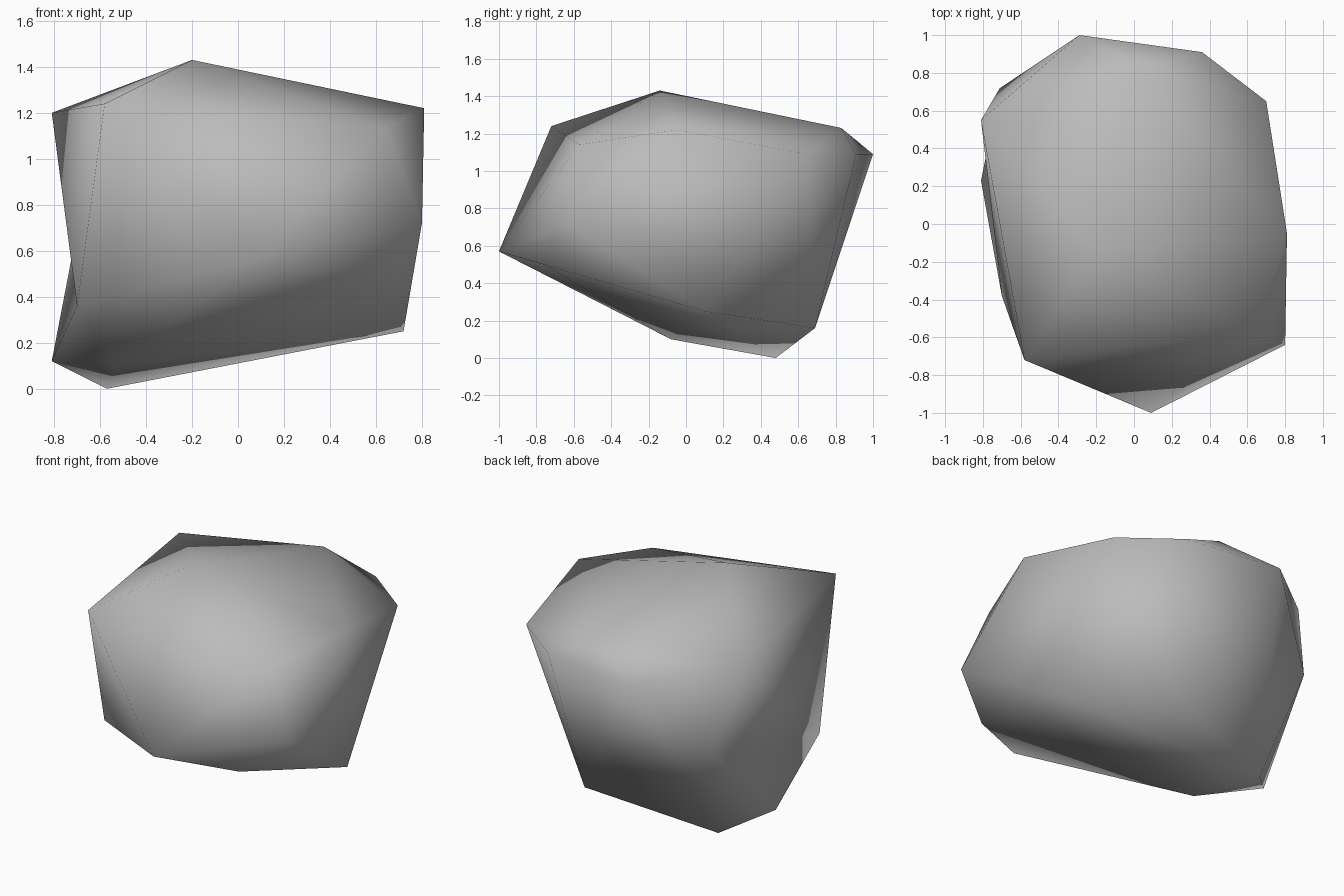
import bpy, bmesh

cube = bpy.data.objects.get("Cube")
if cube:
    bpy.data.objects.remove(cube, do_unlink=True)

# Plain stone colour
stone = bpy.data.materials.new("stone_grey")
stone.use_nodes = True
colour = (0.5, 0.5, 0.5, 1)
stone.diffuse_color = colour
stone.node_tree.nodes["Principled BSDF"].inputs["Base Color"].default_value = colour

# Corners of the boulder, grouped by the region they shape
crown = [(-.20, -.14, 1.43), (-.58, -.72, 1.24), (.64, -.57, 1.14),
         (.81, -.05, 1.22), (.04, .83, 1.23)]
back_rim = [(-.29, 1.0, 1.09), (.36, .91, 1.09), (.70, .65, 1.09), (-.71, .72, .64)]
front_belly = [(.09, -1.0, .57), (.54, -.76, .50), (.80, -.64, .72), (-.70, -.38, .36)]
base = [(-.57, .48, 0), (-.53, -.08, .10), (.72, .10, .25), (.25, .69, .16)]
side_high, side_low = (-.81, .55, 1.20), (-.81, .23, .12)

# Wrap the corners in a faceted skin
bm = bmesh.new()
for co in crown + back_rim + front_belly + base:
    bm.verts.new(co)
high = bm.verts.new(side_high)
low = bm.verts.new(side_low)
bmesh.ops.convex_hull(bm, input=bm.verts[:])
bmesh.ops.delete(bm, geom=[v for v in bm.verts if not v.link_faces], context='VERTS')

# Turn the ridge on the -x side into a hollow
ridge = bm.edges.get((high, low))
if ridge:
    bmesh.ops.rotate_edges(bm, edges=[ridge], use_ccw=False)
bmesh.ops.recalc_face_normals(bm, faces=bm.faces[:])
for face in bm.faces:
    face.smooth = True

mesh = bpy.data.meshes.new("boulder")
bm.to_mesh(mesh)
bm.free()
mesh.materials.append(stone)
boulder = bpy.data.objects.new("boulder", mesh)
bpy.context.collection.objects.link(boulder)
